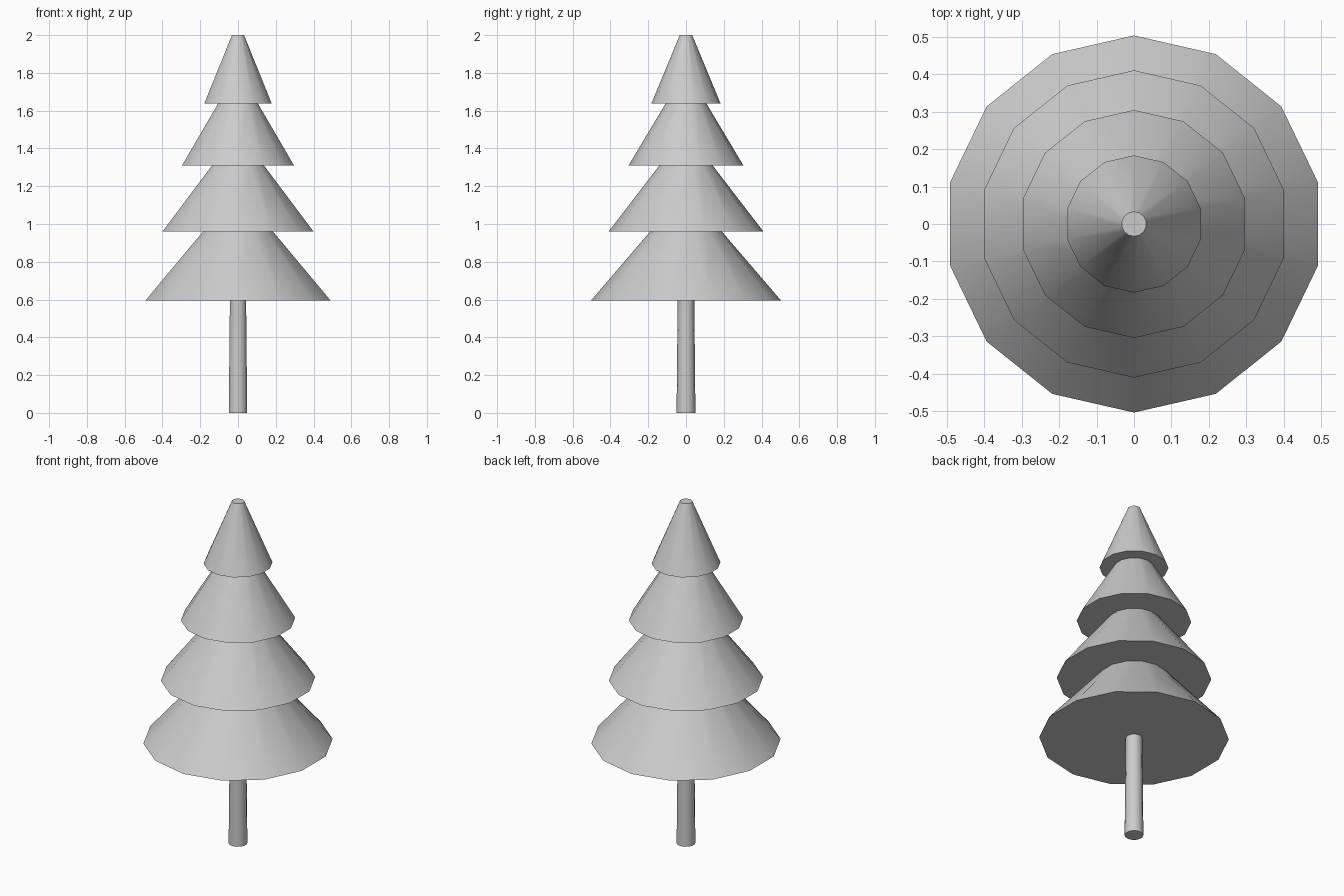
import bpy, bmesh, math

if "Cube" in bpy.data.objects:
    bpy.data.objects.remove(bpy.data.objects["Cube"])

SIDES = 14


def lathe(name, profile, cap_bottom=False, cap_top=False):
    """Revolve (radius, z) points around the z axis."""
    bm = bmesh.new()
    rings = []
    for r, z in profile:
        rings.append([bm.verts.new((r * math.sin(2 * math.pi * i / SIDES),
                                    r * math.cos(2 * math.pi * i / SIDES), z))
                      for i in range(SIDES)])
    for low, high in zip(rings, rings[1:]):
        for i in range(SIDES):
            j = (i + 1) % SIDES
            bm.faces.new((low[j], low[i], high[i], high[j]))
    if cap_bottom:
        bm.faces.new(rings[0])
    if cap_top:
        bm.faces.new(rings[-1][::-1])
    bmesh.ops.recalc_face_normals(bm, faces=bm.faces)
    mesh = bpy.data.meshes.new(name)
    bm.to_mesh(mesh)
    bm.free()
    obj = bpy.data.objects.new(name, mesh)
    bpy.context.collection.objects.link(obj)
    bpy.ops.object.select_all(action='DESELECT')
    obj.select_set(True)
    bpy.context.view_layer.objects.active = obj
    bpy.ops.object.shade_smooth_by_angle(angle=math.radians(30))
    return obj


# Trunk, tapering slightly up to the branches
lathe("trunk", [(0.05, 0), (0.044, 0.595)], cap_bottom=True)

# Branch tiers: (bottom radius, bottom z, top radius, top z)
tiers = [(0.503, 0.595, 0.19, 0.96),
         (0.41, 0.96, 0.141, 1.31),
         (0.304, 1.31, 0.108, 1.638),
         (0.183, 1.638, 0.033, 2.0)]
profile = [(0.044, 0.595)]
for r0, z0, r1, z1 in tiers:
    profile += [(r0, z0), (r1, z1)]
lathe("foliage", profile, cap_top=True)
